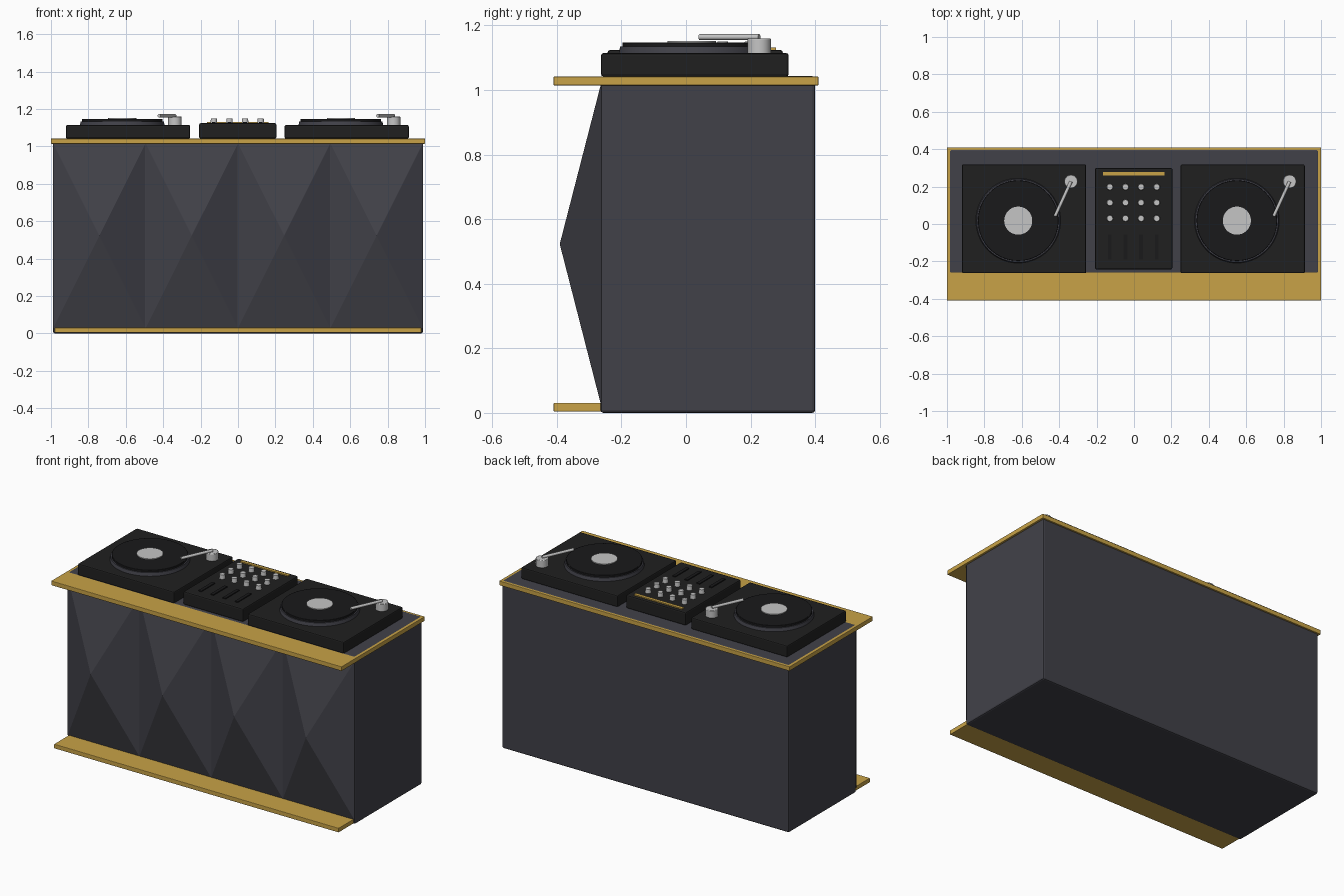
import bpy, bmesh, math
from mathutils import Vector

if "Cube" in bpy.data.objects:
    bpy.data.objects.remove(bpy.data.objects["Cube"])


def colour(name, rgb):
    m = bpy.data.materials.new(name)
    m.diffuse_color = (*rgb, 1)
    m.use_nodes = True
    m.node_tree.nodes["Principled BSDF"].inputs["Base Color"].default_value = m.diffuse_color
    return m


SLATE = colour("slate", (0.053, 0.053, 0.066))
GOLD = colour("gold", (0.58, 0.365, 0.063))
BLACK = colour("black", (0.0145, 0.0145, 0.0145))
VINYL = colour("vinyl_black", (0.010, 0.010, 0.011))
SILVER = colour("silver", (0.56, 0.56, 0.56))


def finish(name, bm, mat, bevel=0, smooth=False):
    me = bpy.data.meshes.new(name)
    bmesh.ops.recalc_face_normals(bm, faces=bm.faces)
    bm.to_mesh(me)
    bm.free()
    me.materials.append(mat)
    ob = bpy.data.objects.new(name, me)
    bpy.context.collection.objects.link(ob)
    if bevel:
        b = ob.modifiers.new("bevel", "BEVEL")
        b.width, b.segments = bevel, 2
    if smooth:
        bpy.ops.object.select_all(action="DESELECT")
        ob.select_set(True)
        bpy.context.view_layer.objects.active = ob
        bpy.ops.object.shade_smooth_by_angle(angle=math.radians(35))
    return ob


def box(name, x0, x1, y0, y1, z0, z1, mat, bevel=0):
    bm = bmesh.new()
    bmesh.ops.create_cube(bm, size=1)
    for v in bm.verts:
        v.co = ((x0 + x1) / 2 + v.co.x * (x1 - x0),
                (y0 + y1) / 2 + v.co.y * (y1 - y0),
                (z0 + z1) / 2 + v.co.z * (z1 - z0))
    return finish(name, bm, mat, bevel)


def disc(name, x, y, z0, z1, r, mat, sides=64, top=None, bevel=0):
    bm = bmesh.new()
    bmesh.ops.create_cone(bm, cap_ends=True, segments=sides, radius1=r,
                          radius2=top or r, depth=z1 - z0)
    bmesh.ops.translate(bm, verts=bm.verts, vec=(x, y, (z0 + z1) / 2))
    return finish(name, bm, mat, bevel, smooth=True)


def rod(name, a, b, r, mat):
    a, b = Vector(a), Vector(b)
    bm = bmesh.new()
    bmesh.ops.create_cone(bm, cap_ends=True, segments=12, radius1=r,
                          radius2=r, depth=(b - a).length)
    bmesh.ops.rotate(bm, verts=bm.verts,
                     matrix=(b - a).to_track_quat("Z", "Y").to_matrix())
    bmesh.ops.translate(bm, verts=bm.verts, vec=(a + b) / 2)
    return finish(name, bm, mat, smooth=True)


# Booth body, with its top showing inside the gold counter rim
box("booth_body", -0.988, 0.988, -0.265, 0.40, 0, 1.043, SLATE, 0.009)
box("counter_top", -1, 1, -0.41, 0.41, 1.014, 1.0415, GOLD, 0.003)
box("foot_ledge", -0.98, 0.98, -0.41, -0.26, 0.004, 0.031, GOLD, 0.003)

# Faceted pyramid panels across the front
W = 0.988 * 2 / 4
for i in range(4):
    x0 = -0.988 + i * W
    bm = bmesh.new()
    base = [bm.verts.new((x, -0.264, z)) for x, z in
            ((x0, 0.028), (x0 + W, 0.028), (x0 + W, 1.016), (x0, 1.016))]
    tip = bm.verts.new((x0 + W / 2, -0.391, 0.523))
    bm.faces.new(base)
    for k in range(4):
        bm.faces.new((base[k], base[(k + 1) % 4], tip))
    finish(f"front_panel_{i + 1}", bm, SLATE)

# Two turntables
for side, cx in (("left", -0.588), ("right", 0.581)):
    px, ax = cx - 0.031, cx + 0.251
    box(f"{side}_deck", cx - 0.332, cx + 0.332, -0.263, 0.318, 1.042, 1.114, BLACK, 0.007)
    disc(f"{side}_platter", px, 0.018, 1.112, 1.134, 0.227, SLATE, top=0.222)
    disc(f"{side}_record", px, 0.018, 1.13, 1.147, 0.215, VINYL, bevel=0.002)
    disc(f"{side}_record_label", px, 0.018, 1.145, 1.152, 0.075, SILVER, 48)
    disc(f"{side}_arm_base", ax, 0.227, 1.112, 1.16, 0.036, SILVER, 32, bevel=0.003)
    rod(f"{side}_tone_arm", (ax, 0.227, 1.164), (ax - 0.085, 0.042, 1.164), 0.009, SILVER)

# Mixer with display strip, knobs and faders
box("mixer", -0.208, 0.205, -0.243, 0.30, 1.042, 1.124, BLACK, 0.008)
box("mixer_strip", -0.167, 0.164, 0.258, 0.278, 1.122, 1.131, GOLD)
for c in range(4):
    kx = -0.129 + c * 0.0835
    for r in range(3):
        ky = 0.03 + r * 0.084
        disc(f"knob_{c + 1}_{r + 1}", kx, ky, 1.122, 1.15, 0.018, SILVER, 16, top=0.016)
    box(f"fader_{c + 1}", kx - 0.01, kx + 0.01, -0.19, -0.055, 1.122, 1.13, VINYL)
